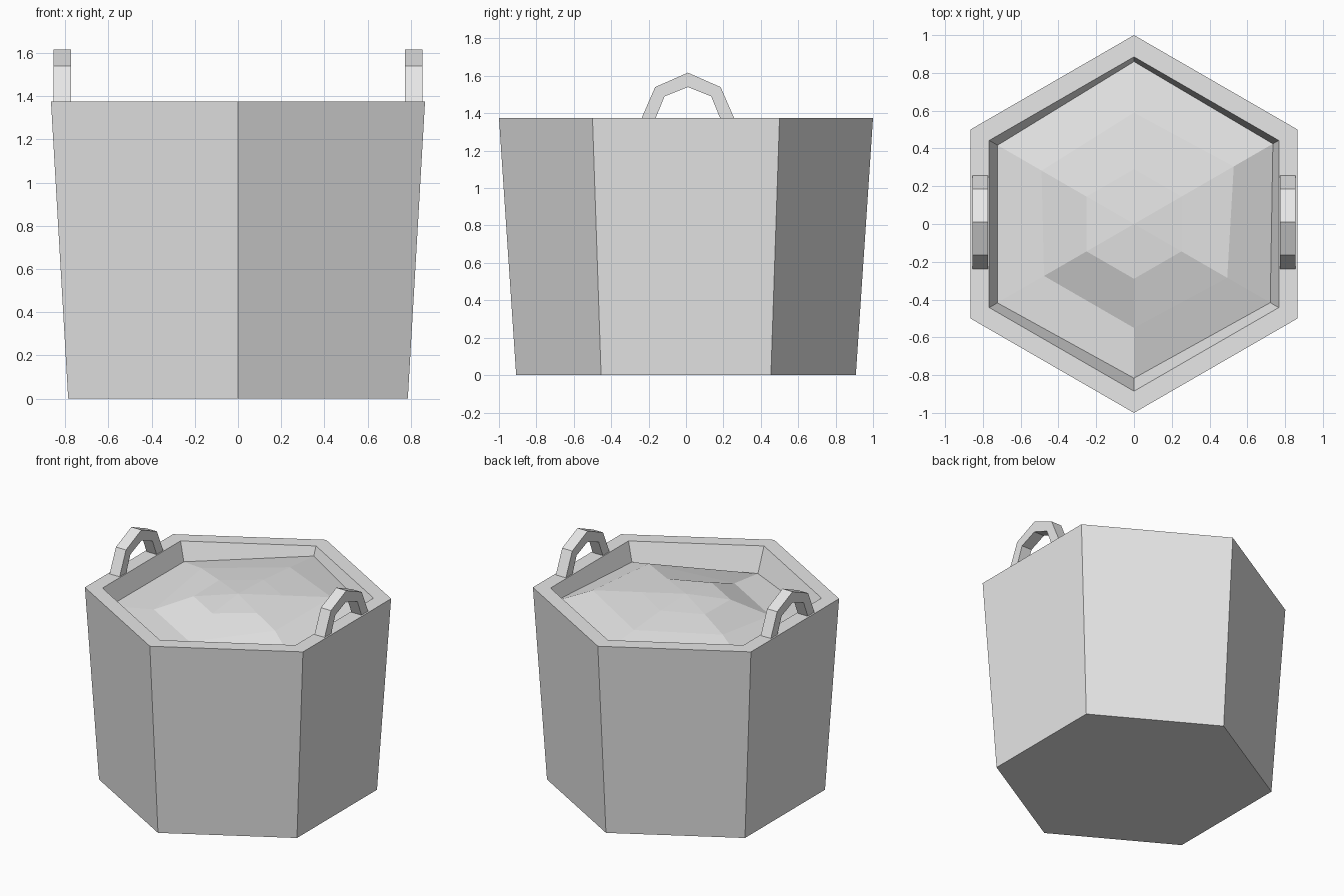
import bpy
from math import radians, cos, sin

# Remove the default cube
cube = bpy.data.objects.get("Cube")
if cube:
    bpy.data.objects.remove(cube, do_unlink=True)

grey = bpy.data.materials.new("plain_grey")
grey.use_nodes = True
grey.diffuse_color = (0.8, 0.8, 0.8, 1)
grey.node_tree.nodes["Principled BSDF"].inputs["Base Color"].default_value = (0.8, 0.8, 0.8, 1)

SIDES = 6
TOP = 1.375
RIM_INNER = 0.885
WALL_SLOPE = 0.4


def make_object(name, verts, faces):
    mesh = bpy.data.meshes.new(name)
    mesh.from_pydata(verts, [], faces)
    mesh.materials.append(grey)
    mesh.validate()
    obj = bpy.data.objects.new(name, mesh)
    bpy.context.collection.objects.link(obj)
    return obj


def corner(i, radius, z):
    # Corners run anticlockwise from the front one
    a = radians(-90 + 360 * i / SIDES)
    return (radius * cos(a), radius * sin(a), z)


def bridge(lower, upper):
    # Quads between two neighbouring rings of corners
    return [(lower + i, lower + (i + 1) % SIDES, upper + (i + 1) % SIDES, upper + i)
            for i in range(SIDES)]


# Basket body: tapered outside, flat rim, sloping inner wall, closed cavity
profile = [(0.908, 0), (1, TOP), (RIM_INNER, TOP), (RIM_INNER - 0.3 * WALL_SLOPE, TOP - 0.3)]
verts = [corner(i, r, z) for r, z in profile for i in range(SIDES)]
faces = [tuple(reversed(range(SIDES)))]
for k in range(len(profile) - 1):
    faces += bridge(k * SIDES, (k + 1) * SIDES)
faces.append(tuple(range(len(verts) - SIDES, len(verts))))
make_object("basket_body", verts, faces)

# Uneven filling: depth below the rim at each corner, from the wall inwards
wall_depth = [0.172, 0.13, 0.09, 0.063, 0.128, 0.125]
middle_depth = [0.14, 0.03, 0.005, 0.04, 0.06, 0.14]
inner_depth = [0.035, 0.02, 0.005, 0.015, 0.03, 0.035]
middle_radius = [0.55, 0.57, 0.61, 0.59, 0.565, 0.55]
verts = [corner(i, RIM_INNER - d * WALL_SLOPE, TOP - d) for i, d in enumerate(wall_depth)]
verts += [corner(i, r, TOP - d) for i, (r, d) in enumerate(zip(middle_radius, middle_depth))]
verts += [corner(i, 0.29, TOP - d) for i, d in enumerate(inner_depth)]
centre = len(verts)
verts.append((0, 0, TOP - 0.005))
faces = bridge(0, SIDES) + bridge(SIDES, 2 * SIDES)
faces += [(2 * SIDES + i, 2 * SIDES + (i + 1) % SIDES, centre) for i in range(SIDES)]
make_object("filling", verts, faces)


# Arched handles: an outer and inner outline swept across the rim
def make_handle(name, x_centre):
    half_outer = [(0.247, TOP), (0.175, 1.54), (0, 1.617)]
    half_inner = [(0.172, TOP), (0.125, 1.49), (0, 1.54)]
    arches = [[(-y, z) for y, z in half] + [(y, z) for y, z in reversed(half[:-1])]
              for half in (half_outer, half_inner)]
    verts = []
    for (yo, zo), (yi, zi) in zip(*arches):
        for x, y, z in ((-1, yo, zo), (1, yo, zo), (1, yi, zi), (-1, yi, zi)):
            verts.append((x_centre + x * 0.04, y + 0.01, z))
    faces = [(0, 1, 2, 3), (19, 18, 17, 16)]
    for s in range(0, 16, 4):
        for k in range(4):
            n = (k + 1) % 4
            faces.append((s + k, s + 4 + k, s + 4 + n, s + n))
    make_object(name, verts, faces)


make_handle("left_handle", 0.814)
make_handle("right_handle", -0.814)
